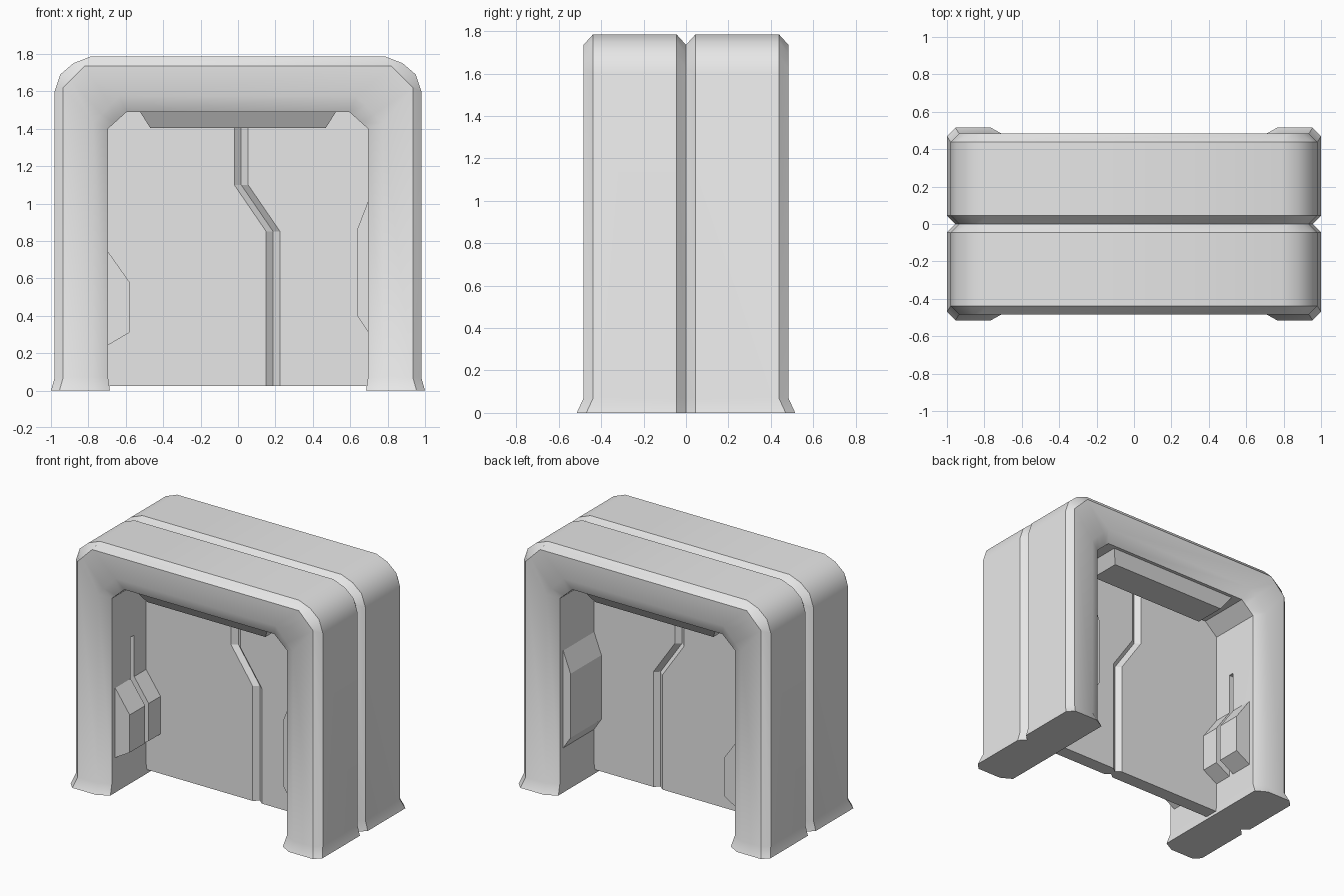
import bpy
import bmesh
import math

if "Cube" in bpy.data.objects:
    bpy.data.objects.remove(bpy.data.objects["Cube"])

GREY = (0.8, 0.8, 0.8, 1)
metal = bpy.data.materials.new("light_grey")
metal.use_nodes = True
metal.diffuse_color = GREY
metal.node_tree.nodes["Principled BSDF"].inputs["Base Color"].default_value = GREY


def loft(name, rings):
    """Closed solid through a row of matching rings of 3D points."""
    bm = bmesh.new()
    loops = [[bm.verts.new(p) for p in ring] for ring in rings]
    count = len(loops[0])
    for a, b in zip(loops, loops[1:]):
        for i in range(count):
            j = (i + 1) % count
            bm.faces.new((a[i], a[j], b[j], b[i]))
    bm.faces.new(loops[0])
    bm.faces.new(loops[-1])
    bmesh.ops.recalc_face_normals(bm, faces=bm.faces)
    mesh = bpy.data.meshes.new(name)
    bm.to_mesh(mesh)
    bm.free()
    obj = bpy.data.objects.new(name, mesh)
    bpy.context.collection.objects.link(obj)
    mesh.materials.append(metal)
    return obj


def smooth(obj):
    bpy.ops.object.select_all(action='DESELECT')
    obj.select_set(True)
    bpy.context.view_layer.objects.active = obj
    bpy.ops.object.shade_smooth_by_angle(angle=math.radians(32))


def mix(a, b, t):
    return tuple(p + (q - p) * t for p, q in zip(a, b))


# Frame: an arch section with bevelled rims and a groove round the middle
def section(side, outer, rim_out, rim_in, inner, depth):
    cut = 0.045
    points = [(rim_out, -depth), (outer, cut - depth), (outer, -cut),
              (rim_out, 0), (outer, cut), (outer, depth - cut),
              (rim_out, depth), (rim_in, depth), (inner, depth - cut),
              (inner, cut - depth), (rim_in, -depth)]
    return [(side * p[0], y, p[1]) for p, y in points]


stations = [
    ((1, 0), (0.955, 0), (0.765, 0), (0.685, 0), 0.515),
    ((0.98, 0.07), (0.935, 0.07), (0.775, 0.07), (0.695, 0.07), 0.483),
]
corner = [(0.98, 1.6), (0.95, 1.69), (0.88, 1.75), (0.79, 1.785)]
for i, outer in enumerate(corner):
    t = i / 3
    stations.append((outer,
                     mix((0.935, 1.62), (0.82, 1.735), t),
                     mix((0.775, 1.43), (0.635, 1.575), t),
                     mix((0.695, 1.4), (0.595, 1.49), t), 0.483))
frame = loft("frame", [section(-1, *s) for s in stations]
             + [section(1, *s) for s in reversed(stations)])


def prism(name, outline, y0, y1):
    return loft(name, [[(x, y, z) for x, z in outline] for y in (y0, y1)])


# Narrow slots cut in one inner wall
for side in (-1, 1):
    y = 0.205 * side
    cutter = prism("slot_cutter", [(-0.74, 0.4), (-0.65, 0.4),
                                   (-0.65, 1.04), (-0.74, 1.04)], y - 0.02, y + 0.02)
    cutter.hide_render = True
    cut = frame.modifiers.new("slot", 'BOOLEAN')
    cut.operation = 'DIFFERENCE'
    cut.solver = 'EXACT'
    cut.object = cutter
    bpy.context.view_layer.objects.active = frame
    bpy.ops.object.modifier_apply(modifier=cut.name)
    bpy.data.objects.remove(cutter)
smooth(frame)

# Wall blocks: the right one is split by the slots, the left one is plain
right_block = [(-0.72, 0.228), (-0.58, 0.31), (-0.58, 0.58), (-0.72, 0.778)]
left_block = [(0.71, 0.29), (0.637, 0.4), (0.637, 0.86), (0.71, 1.05)]
for label, side in (("front", -1), ("back", 1)):
    prism("right_block_outer_" + label, right_block, side * 0.225, side * 0.4)
    prism("right_block_inner_" + label, right_block, 0, side * 0.185)
    prism("left_block_" + label, left_block, 0, side * 0.4)

# Doors: two halves meeting at a crooked, bevelled seam
seam = [(0.188, 0.025), (0.188, 0.85), (0.017, 1.1), (0.017, 1.53)]
for label, side in (("right", -1), ("left", 1)):
    rings = []
    for x, z in seam:
        lip = x + side * 0.037
        rings.append([(side * 0.72, -0.05, z), (lip, -0.05, z), (x, -0.02, z),
                      (x, 0.02, z), (lip, 0.05, z), (side * 0.72, 0.05, z)])
    loft(label + "_door", rings)

# Ceiling housings: tapered boxes on both sides of the doors
for label, side in (("front", -1), ("back", 1)):
    rings = []
    for half, near, far, z in ((0.53, 0.06, 0.42, 1.5), (0.47, 0.13, 0.36, 1.405)):
        rings.append([(-half, side * near, z), (half, side * near, z),
                      (half, side * far, z), (-half, side * far, z)])
    loft("ceiling_housing_" + label, rings)
